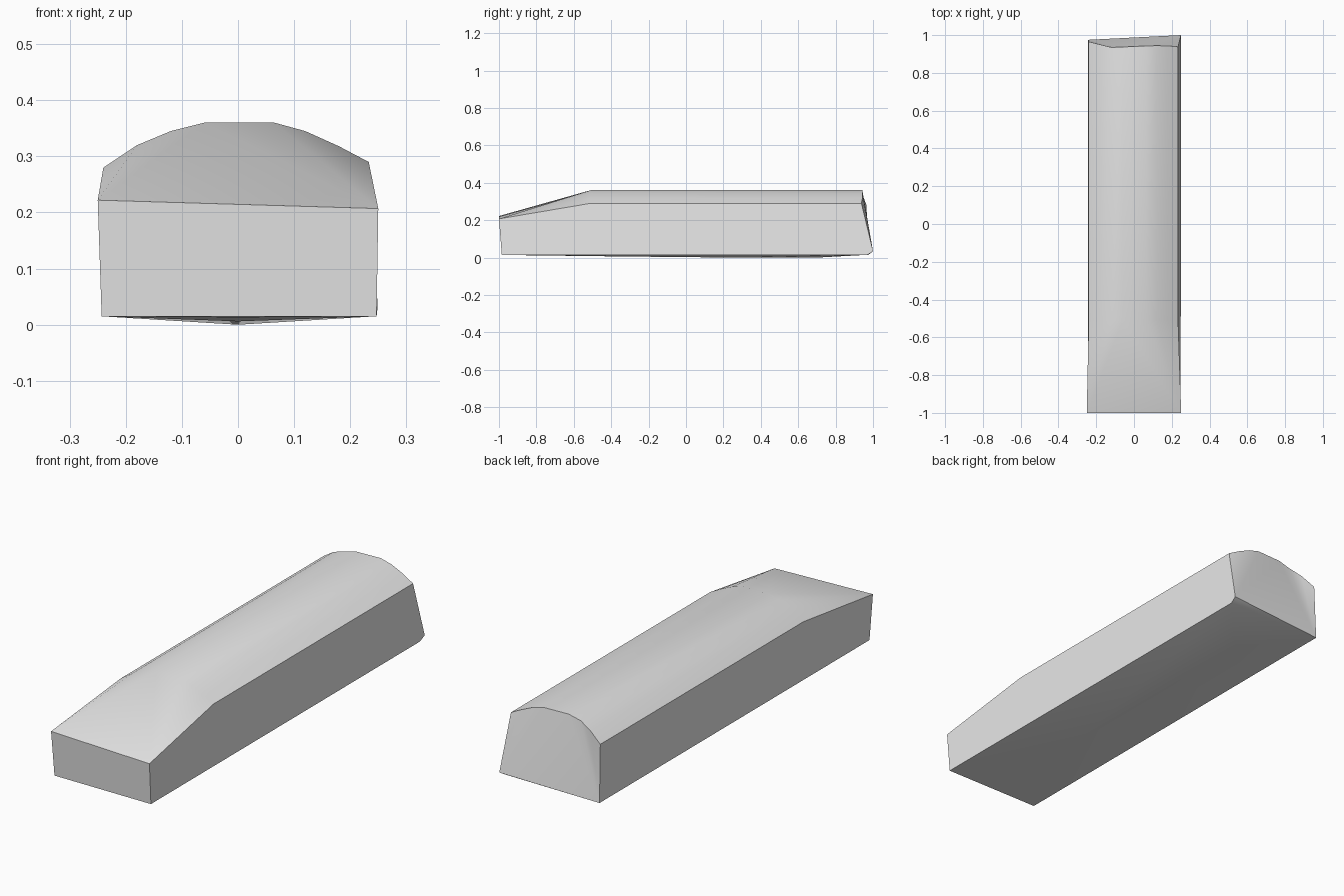
import bpy
import bmesh
import math

cube = bpy.data.objects.get("Cube")
if cube:
    bpy.data.objects.remove(cube, do_unlink=True)

# Single grey material
grey = bpy.data.materials.new("plain grey")
grey.use_nodes = True
colour = (0.8, 0.8, 0.8, 1.0)
grey.diffuse_color = colour
grey.node_tree.nodes["Principled BSDF"].inputs["Base Color"].default_value = colour

bm = bmesh.new()


def row(points):
    return [bm.verts.new(p) for p in points]


def fan(chain, start, end):
    """Join a chain to two corners: a fan at each corner, one quad between."""
    middle = len(chain) // 2 - 1
    for i, (a, b) in enumerate(zip(chain, chain[1:])):
        if i == middle:
            bm.faces.new((a, b, end, start))
        else:
            bm.faces.new((a, b, start if i < middle else end))


# Arched crown, running from the top of the ramp to the back
profile = [(-0.24, 0.28), (-0.18, 0.32), (-0.12, 0.345), (-0.06, 0.36),
           (0.065, 0.36), (0.12, 0.345), (0.18, 0.318), (0.233, 0.29)]
back_y = [0.965, 0.95, 0.935, 0.937, 0.943, 0.944, 0.943, 0.938]
arch_front = row((x, -0.51, z) for x, z in profile)
arch_back = row((x, y, z) for (x, z), y in zip(profile, back_y))
for i in range(len(profile) - 1):
    bm.faces.new((arch_front[i], arch_front[i + 1], arch_back[i + 1], arch_back[i]))

# Corners of the nose and of the base
top_l, top_r = row([(-0.25, -1, 0.222), (0.25, -1, 0.207)])
front_l, front_r = row([(-0.243, -0.985, 0.015), (0.247, -0.985, 0.015)])
back_l, back_r = row([(-0.243, 0.975, 0.015), (0.246, 0.97, 0.015)])
tip = bm.verts.new((0.249, 1, 0.033))

# Sloping ramp, nose and slanted back with its small lower chamfer
fan(arch_front, top_l, top_r)
bm.faces.new((top_l, top_r, front_r, front_l))
fan(arch_back, back_l, tip)
bm.faces.new((back_l, back_r, tip))

# Side walls
bm.faces.new((top_l, arch_front[0], arch_back[0], back_l, front_l))
bm.faces.new((top_r, arch_front[-1], arch_back[-1], tip, back_r, front_r))

# Slightly bellied underside
ridge = row([(0, -0.9, 0.013), (0, -0.35, 0.006), (0, 0.25, 0), (0, 0.7, 0)])
fan(ridge, front_l, back_l)
fan(ridge, front_r, back_r)
bm.faces.new((front_l, front_r, ridge[0]))
bm.faces.new((back_l, back_r, ridge[-1]))

bmesh.ops.recalc_face_normals(bm, faces=bm.faces)
mesh = bpy.data.meshes.new("body")
bm.to_mesh(mesh)
bm.free()
mesh.materials.append(grey)

body = bpy.data.objects.new("body", mesh)
bpy.context.collection.objects.link(body)
bpy.ops.object.select_all(action="DESELECT")
body.select_set(True)
bpy.context.view_layer.objects.active = body
bpy.ops.object.shade_smooth_by_angle(angle=math.radians(30))
